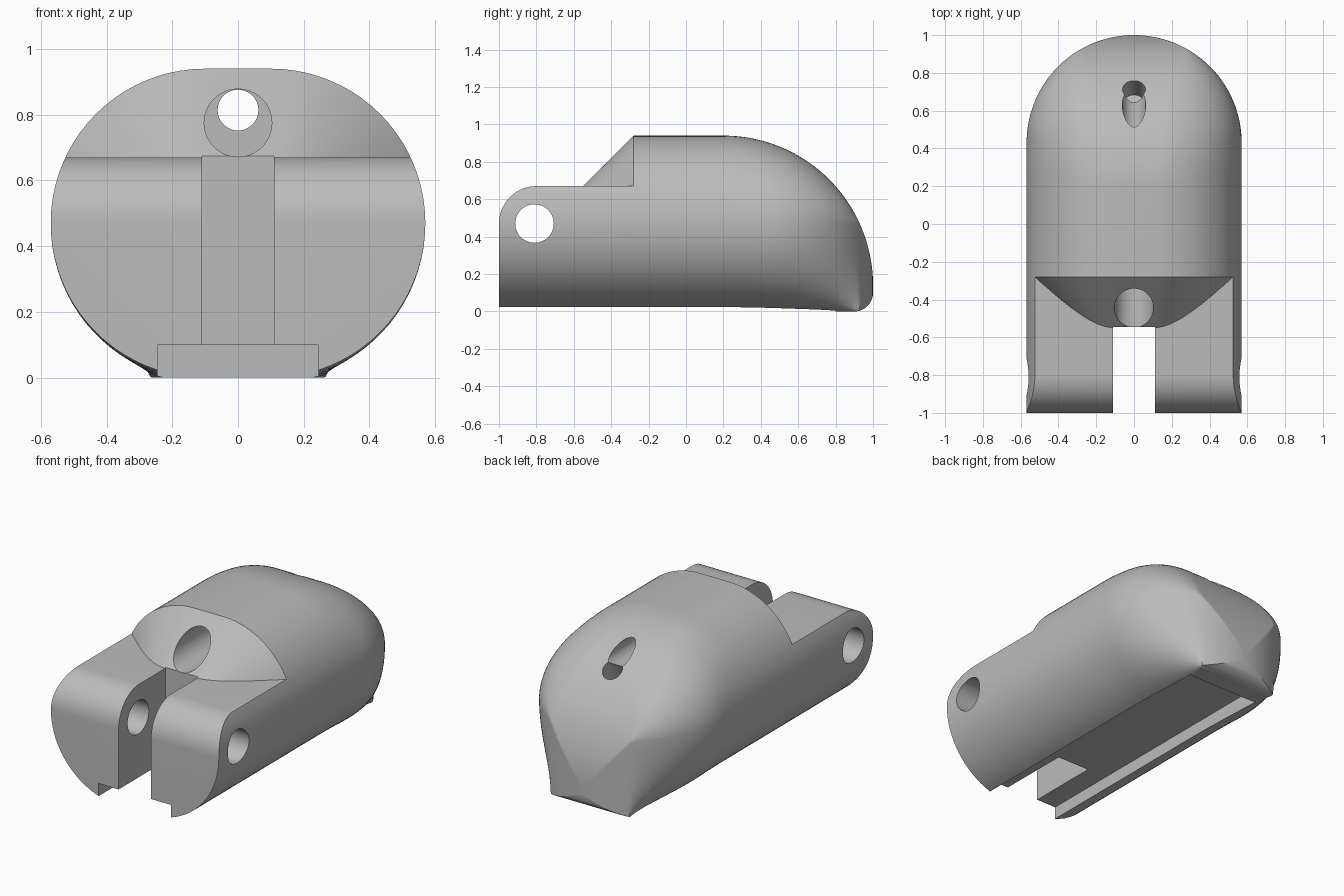
import bpy, bmesh, math
from mathutils import Vector

if "Cube" in bpy.data.objects:
    bpy.data.objects.remove(bpy.data.objects["Cube"], do_unlink=True)

FLAT, RAD, MID = 0.10, 0.47, 0.47    # stadium section: flat half length, radius, mid height
CUT_Y = -0.28                        # where the full height body begins

grey = bpy.data.materials.new("plain_grey")
grey.use_nodes = True
grey.diffuse_color = (0.5, 0.5, 0.5, 1)
grey.node_tree.nodes["Principled BSDF"].inputs["Base Color"].default_value = (0.5, 0.5, 0.5, 1)


def finish(name, bm):
    bmesh.ops.recalc_face_normals(bm, faces=bm.faces)
    mesh = bpy.data.meshes.new(name)
    bm.to_mesh(mesh)
    bm.free()
    mesh.materials.append(grey)
    ob = bpy.data.objects.new(name, mesh)
    bpy.context.collection.objects.link(ob)
    return ob


def loft(name, rings):
    """Skin equal-length closed rings and cap both ends."""
    bm = bmesh.new()
    rows = [[bm.verts.new(p) for p in ring] for ring in rings]
    n = len(rows[0])
    for a, b in zip(rows, rows[1:]):
        for i in range(n):
            j = (i + 1) % n
            bm.faces.new((a[i], a[j], b[j], b[i]))
    bm.faces.new(rows[0])
    bm.faces.new(rows[-1])
    return finish(name, bm)


def section(y, w, f, mid, up, down, n=20):
    """Rounded section: half width w, flat half length f, heights above and below mid."""
    ring = []
    for sx, sz, h in ((1, 1, up), (-1, 1, up), (-1, -1, down), (1, -1, down)):
        arc = []
        for i in range(n + 1):
            a = math.pi / 2 * i / n
            arc.append((sx * (f + (w - f) * math.cos(a)), y, mid + sz * h * math.sin(a)))
        if sx * sz < 0:
            arc.reverse()
        # the points on the mid line are shared by two quarters
        ring += arc[:-1] if sx < 0 and sz > 0 else arc[1:] if sx < 0 else arc
    return ring[:-1]


def stadium(y, r):
    return section(y, FLAT + r, FLAT, MID, r, r)


def box(name, x, y0, y1, z0, z1):
    return loft(name, [[(-x, y, z0), (x, y, z0), (x, y, z1), (-x, y, z1)] for y in (y0, y1)])


def cylinder(name, r, start, end, n=48):
    a, b = Vector(start), Vector(end)
    turn = (b - a).to_track_quat('Z', 'Y')
    circle = [turn @ Vector((r * math.cos(t), r * math.sin(t), 0))
              for t in (2 * math.pi * i / n for i in range(n))]
    return loft(name, [[p + c for p in circle] for c in (a, b)])


def cut(target, tool):
    tool.hide_render = True
    mod = target.modifiers.new("cut", 'BOOLEAN')
    mod.operation, mod.solver, mod.object = 'DIFFERENCE', 'EXACT', tool
    bpy.context.view_layer.objects.active = target
    bpy.ops.object.modifier_apply(modifier=mod.name)
    bpy.data.objects.remove(tool, do_unlink=True)


# Body: straight stadium extrusion running into a rounded rear dome
rings = [stadium(-1, RAD), stadium(0.2, RAD)]
STEPS = 48
for i in range(1, STEPS + 1):
    y = 0.2 + 0.7999 * math.sin(math.pi / 2 * i / STEPS)
    top = 0.14 + math.sqrt(0.64 - (y - 0.2) ** 2)
    bottom = 0.1 - math.sqrt(0.01 - max(0, y - 0.9) ** 2)
    w = math.sqrt(0.57 ** 2 - max(0, y - 0.43) ** 2)
    t = min(1, (y - 0.2) / 0.73)
    f = min(FLAT + 0.17 * t * t, 0.96 * w)
    mid = min(MID, top - 0.012)
    rings.append(section(y, w, f, mid, top - mid, mid - bottom))
body = loft("clevis_body", rings)

# Front step: rounded prong noses, leaving a tapered shoulder behind
profile = [(-1.2, MID), (-1.0, MID)]
for i in range(1, 17):
    a = math.pi / 2 * i / 16
    profile.append((-0.8 - 0.2 * math.cos(a), MID + 0.2 * math.sin(a)))
profile += [(-0.25, 0.67), (-0.25, 1.2), (-1.2, 1.2)]
step = loft("step_cutter", [[(x, y, z) for y, z in profile] for x in (-0.8, 0.8)])
shoulder = loft("shoulder_taper",
                [stadium(y, RAD + y - CUT_Y) for y in (-0.74, CUT_Y, -0.15)])
cut(step, shoulder)
cut(body, step)

# Slot between the prongs, channel underneath, and pivot hole
cut(body, box("slot_cutter", 0.11, -1.2, -0.545, -0.2, 0.8))
cut(body, box("channel_cutter", 0.245, -1.2, 0.8, -0.2, 0.1))
cut(body, cylinder("pivot_cutter", 0.103, (-0.8, -0.81, 0.47), (0.8, -0.81, 0.47)))

# Cord passage: wide front bore, narrow rear bore, slanted pocket at its exit
cut(body, cylinder("front_bore_cutter", 0.103, (0, -0.9, 0.775), (0, 0.0, 0.775)))
cut(body, cylinder("rear_bore_cutter", 0.062, (0, -0.2, 0.814), (0, 1.2, 0.814)))
cut(body, cylinder("pocket_cutter", 0.06, (0, 0.78, 0.88), (0, 0.63, 0.60)))

# Shading
bpy.ops.object.select_all(action='DESELECT')
body.select_set(True)
bpy.context.view_layer.objects.active = body
bpy.ops.object.shade_smooth_by_angle(angle=math.radians(30))
